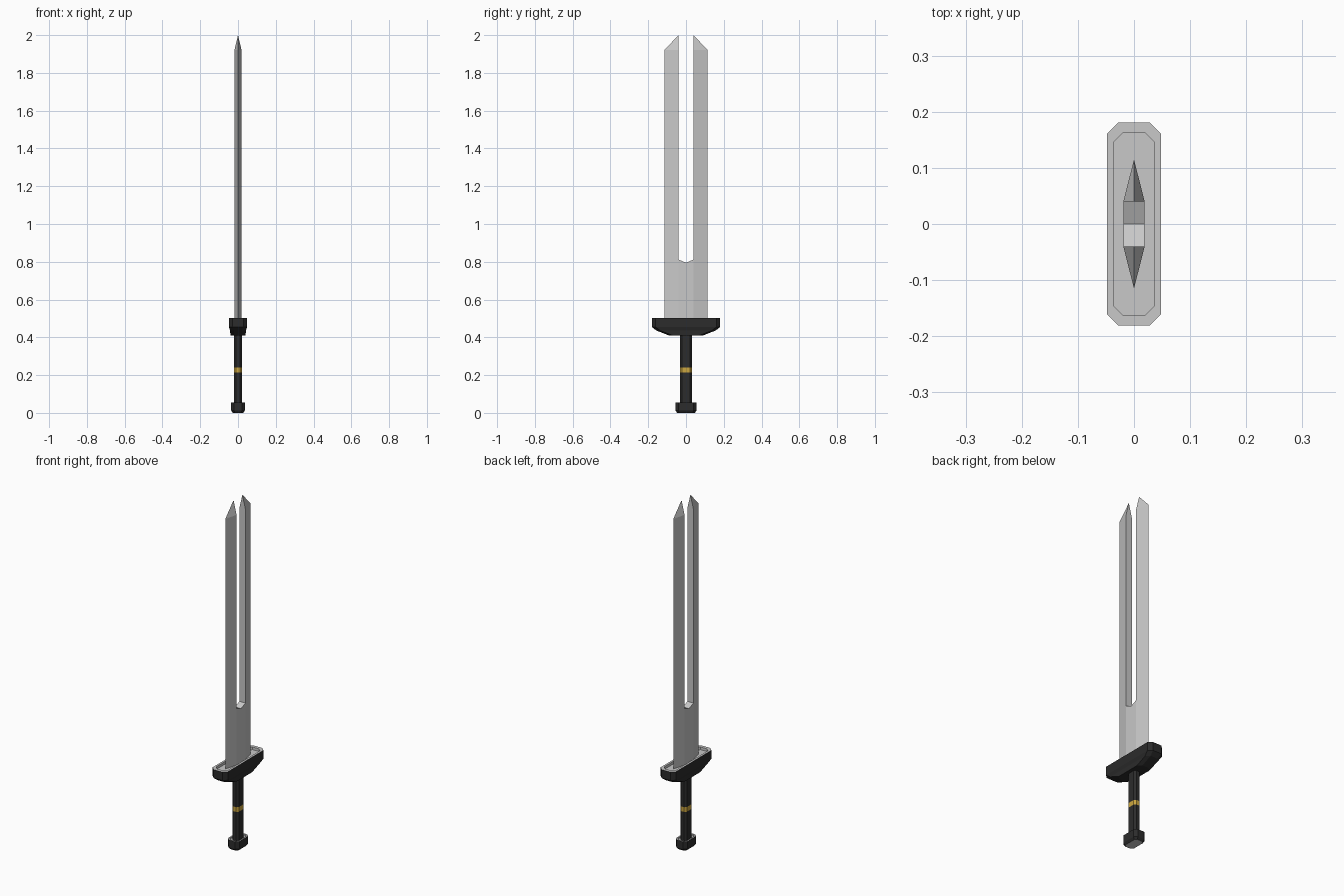
import bpy, bmesh

if "Cube" in bpy.data.objects:
    bpy.data.objects.remove(bpy.data.objects["Cube"])


def material(name, rgb):
    m = bpy.data.materials.new(name)
    m.diffuse_color = (*rgb, 1)
    m.use_nodes = True
    m.node_tree.nodes["Principled BSDF"].inputs["Base Color"].default_value = m.diffuse_color
    return m


SILVER = material("silver steel", (0.58, 0.58, 0.58))
BLACK = material("black", (0.025, 0.025, 0.025))
GOLD = material("gold", (0.6, 0.38, 0.05))


def finish(name, bm, mats):
    bmesh.ops.remove_doubles(bm, verts=bm.verts, dist=1e-5)
    bmesh.ops.recalc_face_normals(bm, faces=bm.faces)
    me = bpy.data.meshes.new(name)
    bm.to_mesh(me)
    bm.free()
    for m in mats:
        me.materials.append(m)
    ob = bpy.data.objects.new(name, me)
    bpy.context.collection.objects.link(ob)
    return ob


def loft(name, rings, mats, slots, bottom=0, top=0):
    """Stack of chamfered rectangles: each ring is half x, half y, z, chamfer."""
    bm = bmesh.new()
    loops = []
    for x, y, z, c in rings:
        pts = [(x, y - c), (x - c, y), (c - x, y), (-x, y - c),
               (-x, c - y), (c - x, -y), (x - c, -y), (x, c - y)]
        loops.append([bm.verts.new((px, py, z)) for px, py in pts])
    for a, b, slot in zip(loops, loops[1:], slots):
        for i in range(8):
            j = (i + 1) % 8
            bm.faces.new((a[i], a[j], b[j], b[i])).material_index = slot
    bm.faces.new(loops[0][::-1]).material_index = bottom
    bm.faces.new(loops[-1]).material_index = top
    return finish(name, bm, mats)


# pommel: silver underside and recessed silver top
loft("pommel", [(.028, .047, 0, .012), (.036, .055, .012, .015), (.036, .055, .055, .015),
                (.028, .046, .055, .012), (.028, .046, .047, .012)],
     [BLACK, SILVER], [0, 0, 1, 1], bottom=1, top=1)

# grip with a gold band
loft("grip", [(.02, .031, z, .01) for z in (.045, .213, .24, .42)],
     [BLACK, GOLD], [0, 1, 0])

# guard: tapered underside, recessed silver top
loft("guard", [(.04, .09, .41, .02), (.042, .157, .436, .02), (.048, .181, .455, .02),
               (.048, .181, .503, .02), (.036, .162, .503, .016), (.036, .162, .488, .016)],
     [BLACK, SILVER], [0, 0, 0, 1, 1], top=1)

# split blade: one half described, mirrored across y
T, IN, OUT, BASE, FLOOR, SHOULDER = .019, .04, .115, .48, .812, 1.92
bm = bmesh.new()


def face(*pts):
    bm.faces.new([bm.verts.new(p) for p in pts])


for s in (1, -1):
    i, o = s * IN, s * OUT
    tip = (0, i, 2)
    for t in (T, -T):
        face((t, 0, BASE), (t, i, BASE), (t, i, FLOOR), (t, 0, .795))
        face((t, i, BASE), (0, o, BASE), (0, o, SHOULDER), (t, i, SHOULDER), (t, i, FLOOR))
        face((t, i, SHOULDER), (0, o, SHOULDER), tip)
    face((T, i, FLOOR), (T, i, SHOULDER), tip, (-T, i, SHOULDER), (-T, i, FLOOR))
    face((T, i, FLOOR), (-T, i, FLOOR), (-T, 0, .795), (T, 0, .795))
    face((T, 0, BASE), (T, i, BASE), (0, o, BASE), (-T, i, BASE), (-T, 0, BASE))
blade = finish("blade", bm, [SILVER])
